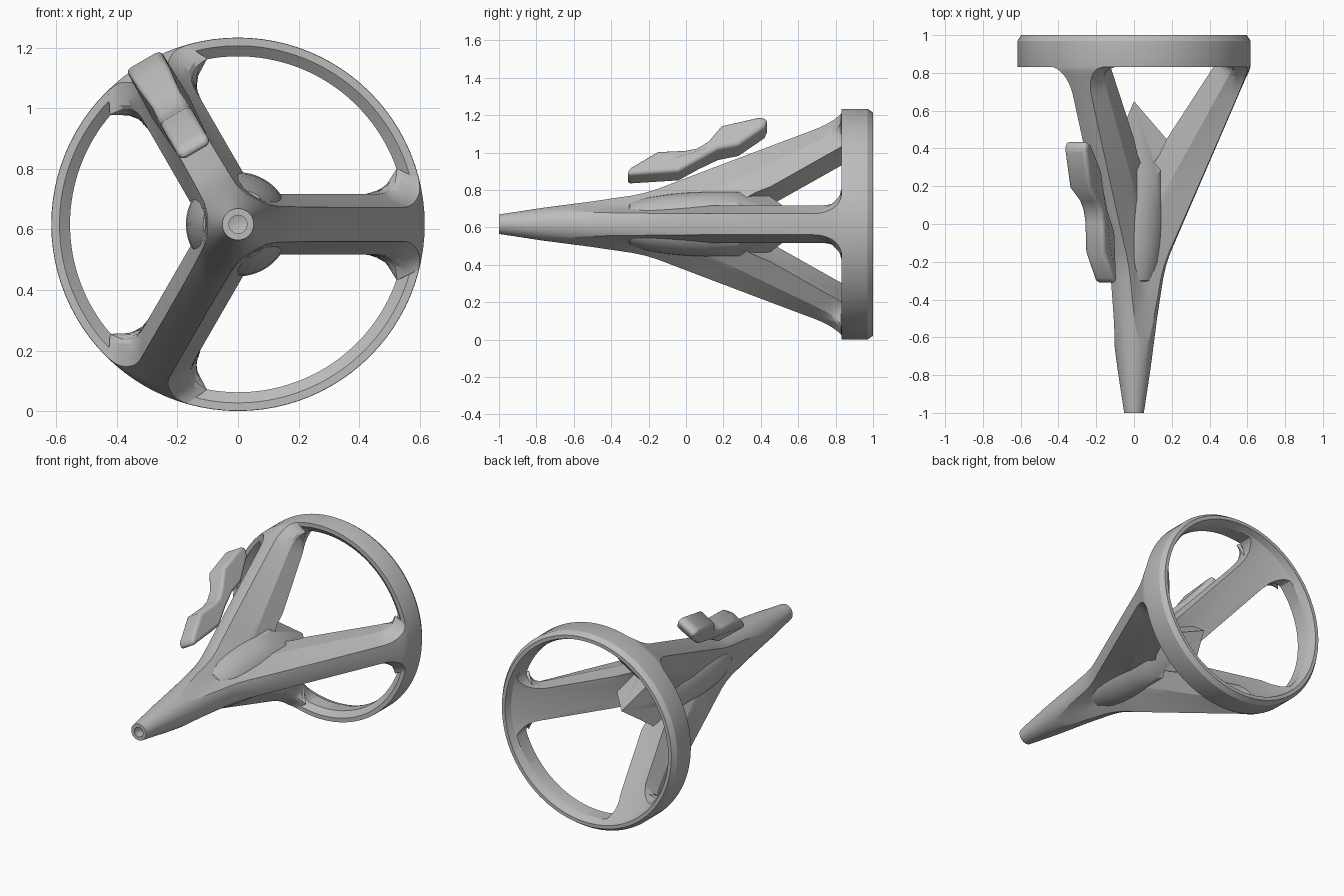
import bpy, bmesh, math
from math import cos, sin, pi, sqrt
from mathutils import Vector

cube = bpy.data.objects.get("Cube")
if cube:
    bpy.data.objects.remove(cube)

AXIS_Z = 0.617
LEGS = (0, 2 * pi / 3, 4 * pi / 3)

grey = bpy.data.materials.new("plain grey")
grey.use_nodes = True
grey.diffuse_color = (0.5, 0.5, 0.5, 1)
grey.node_tree.nodes["Principled BSDF"].inputs["Base Color"].default_value = (0.5, 0.5, 0.5, 1)


def polar(r, angle, y):
    return Vector((r * cos(angle), y, AXIS_Z + r * sin(angle)))


def finish(name, bm):
    bmesh.ops.recalc_face_normals(bm, faces=bm.faces)
    mesh = bpy.data.meshes.new(name)
    bm.to_mesh(mesh)
    bm.free()
    mesh.materials.append(grey)
    obj = bpy.data.objects.new(name, mesh)
    bpy.context.collection.objects.link(obj)
    return obj


def smooth(obj, degrees):
    bpy.ops.object.select_all(action='DESELECT')
    obj.select_set(True)
    bpy.context.view_layer.objects.active = obj
    bpy.ops.object.shade_smooth_by_angle(angle=math.radians(degrees))


def skin(bm, rings):
    """Join equal closed rings of verts with quads."""
    for a, b in zip(rings, rings[1:]):
        for i in range(len(a)):
            j = (i + 1) % len(a)
            bm.faces.new((a[i], a[j], b[j], b[i]))


def at(value, angle):
    return value(angle) if callable(value) else value


def revolve(bm, first_y, profile, last_y, steps):
    """Revolve (y, r) points; y and r may be functions of the angle."""
    angles = [2 * pi * i / steps for i in range(steps)]
    rings = [[bm.verts.new(polar(at(r, a), a, at(y, a))) for a in angles] for y, r in profile]
    skin(bm, rings)
    for ring, y in ((rings[0], first_y), (rings[-1], last_y)):
        tip = bm.verts.new((0, y, AXIS_Z))
        for i in range(steps):
            bm.faces.new((ring[i], ring[(i + 1) % steps], tip))


def lerp_table(table, y):
    for (y0, r0), (y1, r1) in zip(table, table[1:]):
        if y <= y1:
            return r0 + (r1 - r0) * max(0, y - y0) / (y1 - y0)
    return table[-1][1]


def flat_on_legs(r):
    """Radius that makes a flat facet across each leg."""
    def radius(angle):
        off = abs((angle + pi / 3) % (2 * pi / 3) - pi / 3)
        return r / cos(min(off, math.radians(38)))
    return radius


# Tapered shell: a nose widening to a hoop
outer = [(-1, 0.052), (-0.77, 0.087), (-0.5, 0.122), (-0.29, 0.154), (-0.22, 0.17),
         (-0.16, 0.19), (-0.1, 0.215), (0.78, 0.595), (0.81, 0.61), (0.835, 0.617)]
rim = [(0.97, 0.617), (1, 0.597), (1, 0.575), (0.96, 0.56), (0.83, flat_on_legs(0.42)),
       (0.45, flat_on_legs(0.173)), (0.25, 0.1)]
bm = bmesh.new()
revolve(bm, -0.93, [(-0.94, 0.03), (-1, 0.03)] + outer + rim, 0.25, 96)
frame = finish("three_legged_frame", bm)

# Window cutter between two legs, with sloped edges and rounded corners
slope_depth = [(-0.9, 0.03), (0.1, 0.18), (0.83, 0.09)]
corner_round = [(-0.8, 0.07), (-0.3, 0.02), (1.1, 0.02)]


def quarter(t):
    t = min(0.995, max(0, t))
    return 1 - sqrt(1 - t * t)


def half_width(s, y):
    radius, depth = lerp_table(outer, y), lerp_table(slope_depth, y)
    w = 0.055 + 0.045 * min(1, max(0, (radius - s) / depth))
    return w + 0.105 * quarter((s - 0.42) / 0.105) * quarter((y - 0.68) / 0.15)


def window_section(y, reach):
    def side(s):
        w = half_width(s, y)
        return Vector((s * cos(pi / 3) + w * sin(pi / 3), s * sin(pi / 3) - w * cos(pi / 3)))
    s0 = 0.05
    for _ in range(40):
        s0 = (s0 + half_width(s0, y) / sqrt(3)) / 2
    start = s0 + lerp_table(corner_round, y)
    # walk out along the leg until the reach is met
    end = reach
    while side(end).length > reach:
        end -= 0.001
    radius = lerp_table(outer, y)
    knee = min(max(radius - lerp_table(slope_depth, y), start + 0.03), end - 0.05)
    edge = min(max(radius, knee + 0.02), end - 0.004)
    stops = [start + (knee - start) * sin(pi / 2 * i / 12) for i in range(12)]
    stops += [knee + (edge - knee) * sin(pi / 2 * i / 8) for i in range(9)] + [end]
    pts = [side(s) for s in stops]
    # round the inner corner
    apex, a = side(s0), pts[0]
    b = Vector((a.x, -a.y))
    corner = []
    for i in range(4):
        t = 0.5 + i / 8
        corner.append((1 - t) ** 2 * b + 2 * t * (1 - t) * apex + t * t * a)
    half = corner + pts
    last = math.atan2(pts[-1].y, pts[-1].x)
    arc = [Vector((reach * cos(last * k / 16), reach * sin(last * k / 16)))
           for k in range(15, -16, -1)]
    return half + arc + [Vector((p.x, -p.y)) for p in reversed(half[1:])]


stations = [(-0.9 + 0.078 * i, 0.68) for i in range(20)]
stations += [(0.67 + 0.16 * sin(pi / 2 * i / 10), 0.68) for i in range(11)]
stations += [(0.831, 0.59), (0.86, 0.555), (1.05, 0.555)]
bm = bmesh.new()
for leg in LEGS:
    rings = []
    for y, reach in stations:
        rings.append([bm.verts.new(polar(p.length, leg + pi / 3 + math.atan2(p.y, p.x), y))
                      for p in window_section(y, reach)])
    skin(bm, rings)
    bm.faces.new(rings[0])
    bm.faces.new(rings[-1])
cutter = finish("window_cutter", bm)
cutter.hide_render = True

cut = frame.modifiers.new("windows", 'BOOLEAN')
cut.operation = 'DIFFERENCE'
cut.solver = 'EXACT'
cut.object = cutter
bpy.context.view_layer.objects.active = frame
bpy.ops.object.modifier_apply(modifier=cut.name)
bpy.data.objects.remove(cutter)
smooth(frame, 17)


# Central hub: rounded nose and a three-sided pointed back with edges on the legs
def hub_end(angle):
    off = angle % (2 * pi / 3) - pi / 3
    return 0.65 - 0.4 * cos(off)


bm = bmesh.new()
revolve(bm, -0.34, [(-0.335, 0.07), (-0.3, 0.115), (-0.2, 0.143), (-0.1, 0.158),
                    (0, 0.168), (0.1, 0.172), (hub_end, 0.172)], 0.65, 72)
smooth(finish("central_hub", bm), 28)

# Rounded handle above the upper leg, as a (y, radius) outline
outline = [(-0.315, 0.275), (-0.305, 0.315), (-0.15, 0.42), (0, 0.428), (0.06, 0.442),
           (0.12, 0.485), (0.19, 0.575), (0.40, 0.63), (0.44, 0.61), (0.42, 0.56),
           (0.28, 0.45), (0.17, 0.425), (0.07, 0.365), (-0.04, 0.295)]
bm = bmesh.new()
across = Vector((-sin(LEGS[1]), 0, cos(LEGS[1])))
sides = [[bm.verts.new(polar(r, LEGS[1], y) + across * side * (0.066 if y > 0.15 else 0.058))
          for y, r in outline] for side in (-1, 1)]
skin(bm, sides)
for ring in sides:
    bm.faces.new(ring)
handle = finish("handle", bm)
bevel = handle.modifiers.new("rounding", 'BEVEL')
bevel.width = 0.026
bevel.segments = 4
bevel.limit_method = 'ANGLE'
bevel.angle_limit = math.radians(40)
smooth(handle, 40)
